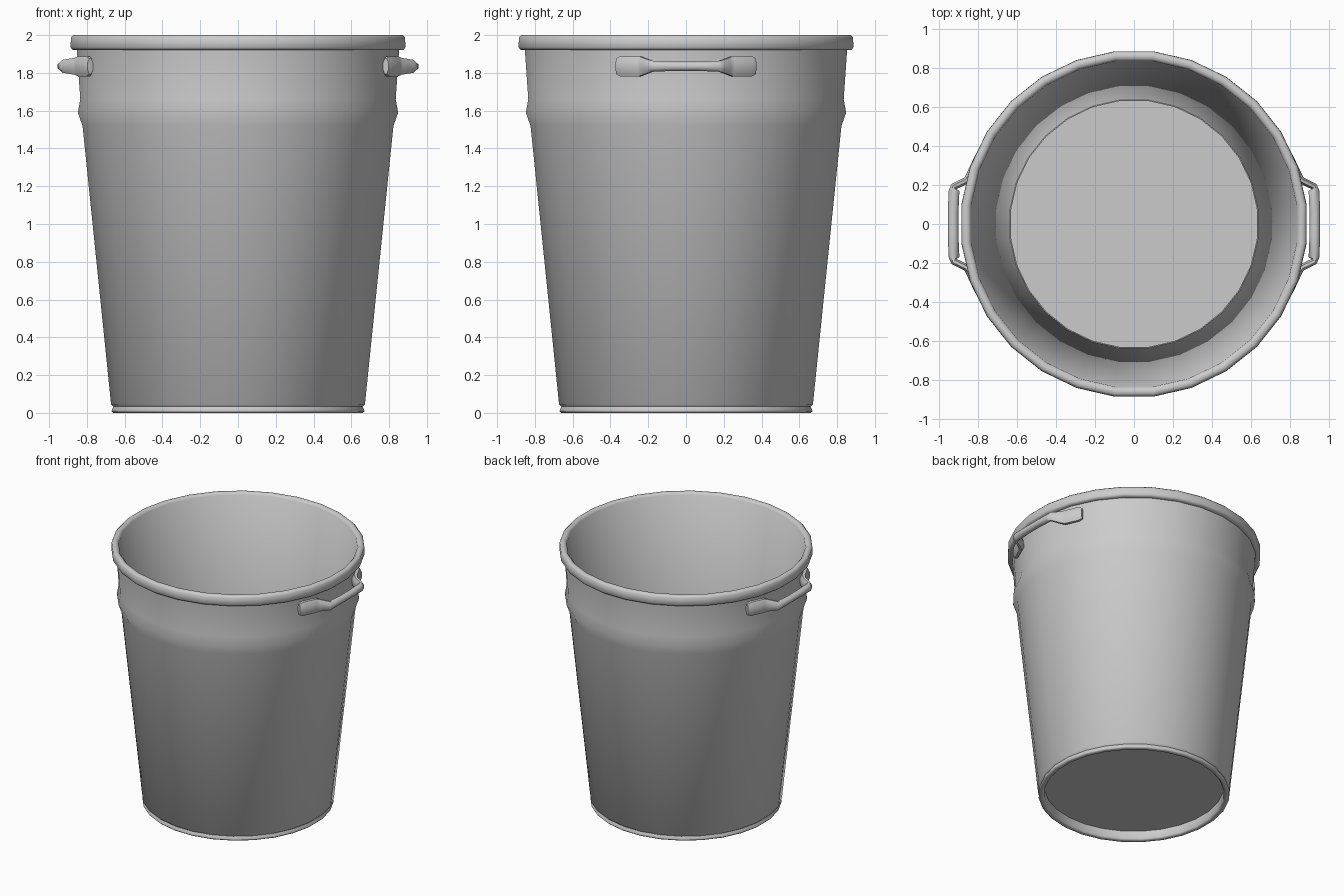
import bpy, bmesh, math
from mathutils import Vector

if "Cube" in bpy.data.objects:
    bpy.data.objects.remove(bpy.data.objects["Cube"])

SIDES = 28
FIT = 1 / math.cos(math.pi / SIDES)   # profiles are measured to the flats


def finish(name, bm, angle=40):
    bmesh.ops.recalc_face_normals(bm, faces=bm.faces[:])
    mesh = bpy.data.meshes.new(name)
    bm.to_mesh(mesh)
    bm.free()
    ob = bpy.data.objects.new(name, mesh)
    bpy.context.collection.objects.link(ob)
    bpy.ops.object.select_all(action='DESELECT')
    ob.select_set(True)
    bpy.context.view_layer.objects.active = ob
    bpy.ops.object.shade_smooth_by_angle(angle=math.radians(angle))
    return ob


def bridge(bm, a, b):
    n = len(a)
    for i in range(n):
        j = (i + 1) % n
        bm.faces.new((a[i], a[j], b[j], b[i]))


def lathe(name, profile, closed=True, angle=40):
    """Spin (radius, z) points around z; open profiles are capped at both ends."""
    bm = bmesh.new()
    rings = []
    for r, z in profile:
        ring = []
        for i in range(SIDES):
            t = math.tau * (i + 0.5) / SIDES
            ring.append(bm.verts.new((r * FIT * math.cos(t), r * FIT * math.sin(t), z)))
        rings.append(ring)
    for a, b in zip(rings, rings[1:]):
        bridge(bm, a, b)
    if closed:
        bridge(bm, rings[-1], rings[0])
    else:
        bm.faces.new(rings[0])
        bm.faces.new(rings[-1])
    return finish(name, bm, angle)


# Tapered wall with a raised band and rolled rim, straight on the inside
lathe("bucket_wall", [
    (0.655, 0.03), (0.672, 0.045), (0.823, 1.52), (0.848, 1.59), (0.835, 1.66),
    (0.853, 1.922), (0.876, 1.922), (0.886, 1.935), (0.885, 1.987), (0.872, 2.0),
    (0.850, 2.0), (0.836, 1.985), (0.636, 0.06)], angle=60)

# Rolled foot ring, open below the raised floor
lathe("base_ring", [
    (0.628, 0.07), (0.628, 0.010), (0.637, 0.0), (0.66, 0.0), (0.669, 0.008),
    (0.668, 0.016), (0.658, 0.036), (0.645, 0.07)], angle=60)

# Floor plate
lathe("bucket_floor", [(0.634, 0.07), (0.634, 0.08)], closed=False)


def handle(name, side):
    # x, y, half thickness, half height along one half of the handle
    half = [(0.782, 0.366, 0.016, 0.042), (0.793, 0.345, 0.024, 0.053),
            (0.838, 0.245, 0.026, 0.053), (0.862, 0.222, 0.018, 0.045),
            (0.925, 0.192, 0.018, 0.034), (0.924, 0.170, 0.028, 0.028),
            (0.928, 0.06, 0.027, 0.025)]
    path = half + [(x, -y, a, b) for x, y, a, b in reversed(half)]
    bm = bmesh.new()
    rings = []
    for k, (x, y, a, b) in enumerate(path):
        p, q = path[max(k - 1, 0)], path[min(k + 1, len(path) - 1)]
        d = Vector((q[0] - p[0], q[1] - p[1], 0)).normalized()
        n = Vector((-d.y, d.x, 0))
        ring = []
        for i in range(8):
            t = math.tau * (i + 0.5) / 8
            c = Vector((x, y, 1.835)) + n * a * math.cos(t) * 1.08
            c.z += b * math.sin(t) * 1.08
            c.x *= side
            ring.append(bm.verts.new(c))
        rings.append(ring)
    for r, s in zip(rings, rings[1:]):
        bridge(bm, r, s)
    bm.faces.new(rings[0])
    bm.faces.new(rings[-1])
    return finish(name, bm, 55)


# Side handles
handle("handle_right", 1)
handle("handle_left", -1)
